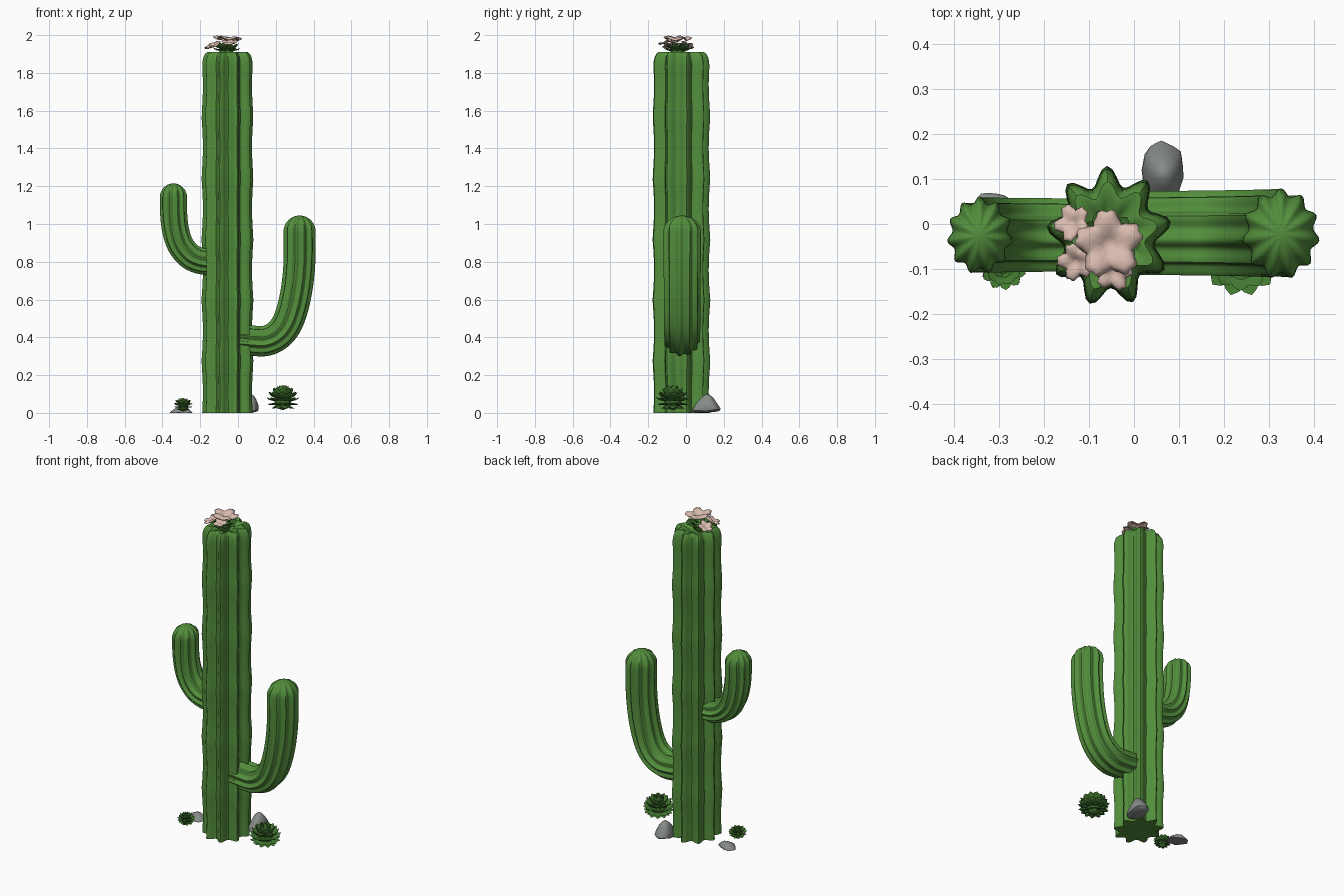
import bpy, bmesh, math, random
from math import sin, cos, pi, radians
from mathutils import Vector, Matrix

if "Cube" in bpy.data.objects:
    bpy.data.objects.remove(bpy.data.objects["Cube"])

random.seed(4)


def material(name, rgb):
    m = bpy.data.materials.new(name)
    m.diffuse_color = (*rgb, 1)
    m.use_nodes = True
    m.node_tree.nodes["Principled BSDF"].inputs["Base Color"].default_value = m.diffuse_color
    return m


GREEN = material("cactus green", (0.085, 0.27, 0.045))
LEAF = material("succulent green", (0.055, 0.19, 0.03))
PINK = material("petal pink", (0.70, 0.50, 0.43))
STONE = material("stone grey", (0.24, 0.26, 0.245))


def finish(bm, name, mat, angle=40):
    bmesh.ops.recalc_face_normals(bm, faces=bm.faces)
    me = bpy.data.meshes.new(name)
    bm.to_mesh(me)
    bm.free()
    ob = bpy.data.objects.new(name, me)
    bpy.context.collection.objects.link(ob)
    me.materials.append(mat)
    bpy.ops.object.select_all(action='DESELECT')
    ob.select_set(True)
    bpy.context.view_layer.objects.active = ob
    bpy.ops.object.shade_smooth_by_angle(angle=radians(angle))
    return ob


def ribbed_loft(name, rings, ribs, valley, phase, y0, sx=1.0, sy=1.0):
    """rings: (x, z, radius, tilt of the path from vertical), path lies in the XZ plane"""
    bm = bmesh.new()
    n = ribs * 8
    loops = []
    for x, z, r, tilt in rings:
        loop = []
        for i in range(n):
            a = 2 * pi * i / n
            k = valley + (1 - valley) * ((1 + cos(ribs * a)) / 2) ** 1.15
            u, v = r * k * cos(a + phase) * sx, r * k * sin(a + phase) * sy
            loop.append(bm.verts.new((x + u * cos(tilt), y0 + v, z - u * sin(tilt))))
        loops.append(loop)
    for a, b in zip(loops, loops[1:]):
        for i in range(n):
            bm.faces.new((a[i], a[(i + 1) % n], b[(i + 1) % n], b[i]))
    bm.faces.new(loops[0])
    bm.faces.new(loops[-1])
    return finish(bm, name, GREEN)


# trunk: gently swelling nine-ribbed column with a dimpled top
rings = []
for i in range(47):
    z = 1.83 * i / 46
    rings.append((-0.055, z, 0.157 * (1 - 0.055 * abs(sin(pi * (z - 0.27) / 0.325))), 0))
for k, z in ((0.985, 1.86), (0.95, 1.883), (0.89, 1.9), (0.8, 1.911), (0.68, 1.911),
             (0.5, 1.9), (0.3, 1.887), (0.02, 1.88)):
    rings.append((-0.055, z, 0.153 * k, 0))
ribbed_loft("trunk", rings, 9, 0.73, radians(92), -0.028, sx=0.89)


def arm(name, pts, r0, r1, top, ribs, y0, sy):
    """smooth path through the points, then a domed tip"""
    P = [Vector((x, z)) for x, z in pts]
    P = [2 * P[0] - P[1]] + P + [2 * P[-1] - P[-2]]
    path = []
    for i in range(1, len(P) - 2):
        a, b, c, d = P[i - 1:i + 3]
        for s in range(4):
            t = s / 4
            path.append(0.5 * (2 * b + (c - a) * t + (2 * a - 5 * b + 4 * c - d) * t * t
                               + (3 * b - a - 3 * c + d) * t ** 3))
    path.append(P[-2])
    rings = []
    for i, p in enumerate(path):
        d = path[min(i + 1, len(path) - 1)] - path[max(i - 1, 0)]
        f = i / (len(path) - 1)
        rings.append((p.x, p.y, r0 + (r1 - r0) * f, math.atan2(d.x, d.y)))
    x, z = pts[-1]
    for k in range(1, 9):
        t = k / 8 * pi / 2
        rings.append((x, z + (top - z) * sin(t), max(r1 * cos(t), 0.001), 0))
    ribbed_loft(name, rings, ribs, 0.84, radians(90), y0, sy=sy)


arm("right_arm", [(0.0, 0.39), (0.08, 0.382), (0.15, 0.382), (0.215, 0.415), (0.263, 0.48),
                  (0.296, 0.58), (0.317, 0.7), (0.326, 0.82), (0.326, 0.96)],
    0.08, 0.086, 1.045, 11, -0.022, 1.18)
arm("left_arm", [(-0.1, 0.80), (-0.19, 0.803), (-0.255, 0.83), (-0.305, 0.89), (-0.331, 0.97),
                 (-0.341, 1.06), (-0.342, 1.14)],
    0.07, 0.073, 1.215, 11, -0.026, 1.18)


def add_leaf(bm, centre, az, el, length, width, thick):
    """plump pointed leaf growing from the centre"""
    M = (Matrix.Translation(centre) @ Matrix.Rotation(az, 4, 'Z') @ Matrix.Rotation(-el, 4, 'Y'))
    rows = []
    for t, w in ((0.1, 0.35), (0.45, 0.8), (0.72, 1.0), (0.88, 0.65)):
        lift = 0.12 * length * t * t
        rows.append([bm.verts.new(M @ Vector((t * length, y * w * width / 2, lift + h * w * thick)))
                     for y, h in ((1, 0.25), (0, 0.1), (-1, 0.25), (0, -0.8))])
    tip = bm.verts.new(M @ Vector((length, 0, 0.16 * length)))
    for a, b in zip(rows, rows[1:]):
        for i in range(4):
            j = (i + 1) % 4
            bm.faces.new((a[i], a[j], b[j], b[i]))
    for i in range(4):
        bm.faces.new((rows[-1][i], rows[-1][(i + 1) % 4], tip))
    bm.faces.new(rows[0])


def rosette(name, centre, radius, layers):
    bm = bmesh.new()
    for k, (count, el, f) in enumerate(layers):
        for i in range(count):
            add_leaf(bm, centre, 2 * pi * (i + 0.5 * (k % 2)) / count + 0.13 * k, radians(el),
                     radius * f, radius * f * 0.5, radius * 0.09)
    bmesh.ops.create_icosphere(bm, subdivisions=2, radius=radius * 0.5,
                               matrix=Matrix.Translation(centre))
    return finish(bm, name, LEAF)


rosette("right_succulent", (0.238, -0.07, 0.062), 0.094,
        [(9, -40, 0.78), (11, -18, 0.92), (12, 4, 0.98), (11, 24, 0.98), (9, 44, 0.95),
         (6, 63, 0.92), (3, 80, 0.9)])
rosette("left_succulent", (-0.29, -0.095, 0.034), 0.055,
        [(8, -35, 0.7), (10, -8, 0.92), (11, 12, 1.0), (10, 32, 0.98), (7, 52, 0.9), (4, 72, 0.82)])
# leafy cup under the blossom
rosette("blossom_leaves", (-0.062, -0.045, 1.915), 0.078,
        [(7, 5, 1.0), (7, 22, 1.0), (5, 45, 0.7)])


def blossom(name, centre, radius, petals, tilt, turn, depth):
    """ruffled, thin, lobed disc"""
    M = (Matrix.Translation(centre) @ Matrix.Rotation(turn, 4, 'Z') @ Matrix.Rotation(tilt, 4, 'Y'))
    bm = bmesh.new()
    n = petals * 10
    mid = bm.verts.new(M @ Vector((0, 0, -depth)))
    loops = []
    for t in (0.2, 0.4, 0.6, 0.8, 1.0):
        loop = []
        for i in range(n):
            a = 2 * pi * i / n
            lobe = abs(cos(petals * a / 2)) ** 0.6
            r = radius * t * (1 - 0.33 * t * (1 - lobe) - 0.05 * t * (1 + cos(petals * 3 * a)))
            z = depth * (sin(t * 2.4) * 1.3 - 1) + 0.1 * radius * t * t * cos(petals * a)
            loop.append(bm.verts.new(M @ Vector((r * cos(a), r * sin(a), z))))
        loops.append(loop)
    for i in range(n):
        bm.faces.new((mid, loops[0][i], loops[0][(i + 1) % n]))
    for a, b in zip(loops, loops[1:]):
        for i in range(n):
            bm.faces.new((a[i], b[i], b[(i + 1) % n], a[(i + 1) % n]))
    ob = finish(bm, name, PINK, 50)
    s = ob.modifiers.new("thickness", 'SOLIDIFY')
    s.thickness = 0.005
    return ob


blossom("top_blossom", (-0.055, -0.045, 1.985), 0.08, 5, radians(4), 0.4, 0.018)
blossom("left_blossom", (-0.138, 0.003, 1.948), 0.045, 5, radians(-28), -0.5, 0.01)
blossom("front_left_blossom", (-0.13, -0.085, 1.95), 0.045, 5, radians(-24), 0.6, 0.01)
blossom("front_blossom", (-0.045, -0.108, 1.965), 0.045, 5, radians(-18), 1.4, 0.01)


def rock(name, pts):
    """softened hull of a few corner points"""
    bm = bmesh.new()
    for p in pts:
        bm.verts.new(p)
    bmesh.ops.convex_hull(bm, input=bm.verts)
    bmesh.ops.subdivide_edges(bm, edges=bm.edges, cuts=2, use_grid_fill=True)
    for _ in range(3):
        bmesh.ops.smooth_vert(bm, verts=bm.verts, factor=0.5,
                              use_axis_x=True, use_axis_y=True, use_axis_z=True)
    for v in bm.verts:
        v.co.z = max(v.co.z, 0)
    return finish(bm, name, STONE)


rock("back_rock", [(0.03, 0.02, 0), (0.1, 0.02, 0), (0.128, 0.1, 0), (0.125, 0.17, 0.005),
                   (0.06, 0.198, 0.01), (0.0, 0.175, 0.005), (0.015, 0.1, 0), (0.04, 0.1, 0.1),
                   (0.085, 0.11, 0.115), (0.06, 0.14, 0.1), (0.07, 0.05, 0.05)])
rock("left_rock", [(-0.385, 0.03, -0.005), (-0.33, -0.05, -0.005), (-0.25, -0.04, -0.005),
                   (-0.228, 0.03, -0.005), (-0.27, 0.075, -0.005), (-0.35, 0.078, -0.005),
                   (-0.33, 0.03, 0.035), (-0.27, 0.02, 0.042), (-0.3, 0.06, 0.03)])
